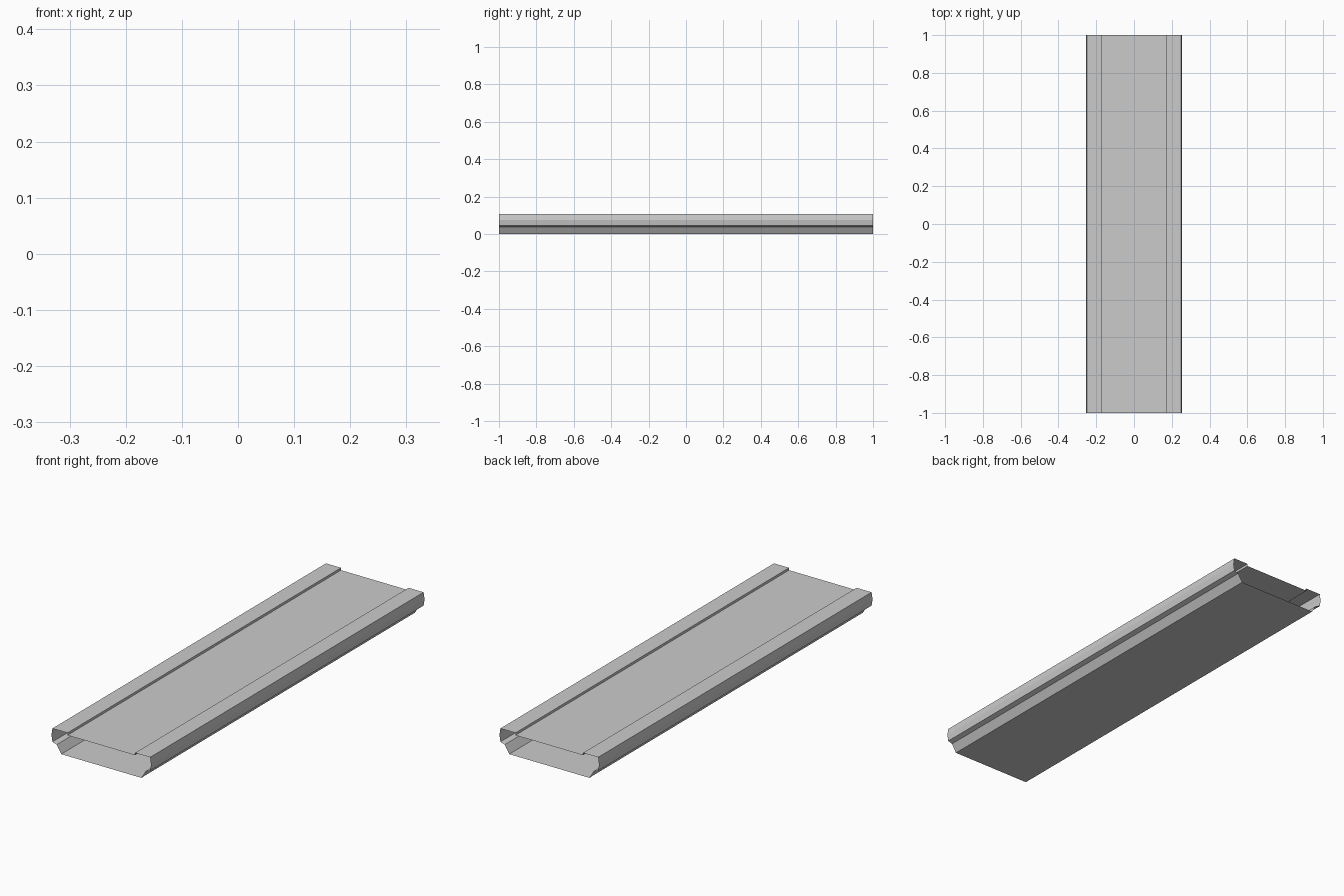
import bpy

if "Cube" in bpy.data.objects:
    bpy.data.objects.remove(bpy.data.objects["Cube"])

# Half cross-section (x, z) from the bottom centre outwards, up and over the top
half = [
    (0.205, 0.0),     # edge of the flat base
    (0.228, 0.038),   # top of the sloped lower wall
    (0.25, 0.045),    # outer ledge
    (0.255, 0.075),   # widest point of the side
    (0.25, 0.107),    # outer top edge
    (0.173, 0.107),   # inner edge of the raised rim
    (0.173, 0.096),   # step down to the deck
]
# Mirror the half into a closed loop
loop = half + [(-x, z) for x, z in reversed(half)]
n = len(loop)

# Extrude the loop along y as an open-ended sleeve
verts = [(x, y, z) for y in (-1, 1) for x, z in loop]
faces = [(i, (i + 1) % n, n + (i + 1) % n, n + i)[::-1] for i in range(n)]

mesh = bpy.data.meshes.new("hollow_plank")
mesh.from_pydata(verts, [], faces)
mesh.update()

# Make sure the faces point outwards (base faces down)
base = next(p for p in mesh.polygons if p.center.z < 0.001)
if base.normal.z > 0:
    mesh.flip_normals()

plank = bpy.data.objects.new("hollow_plank", mesh)
bpy.context.collection.objects.link(plank)
